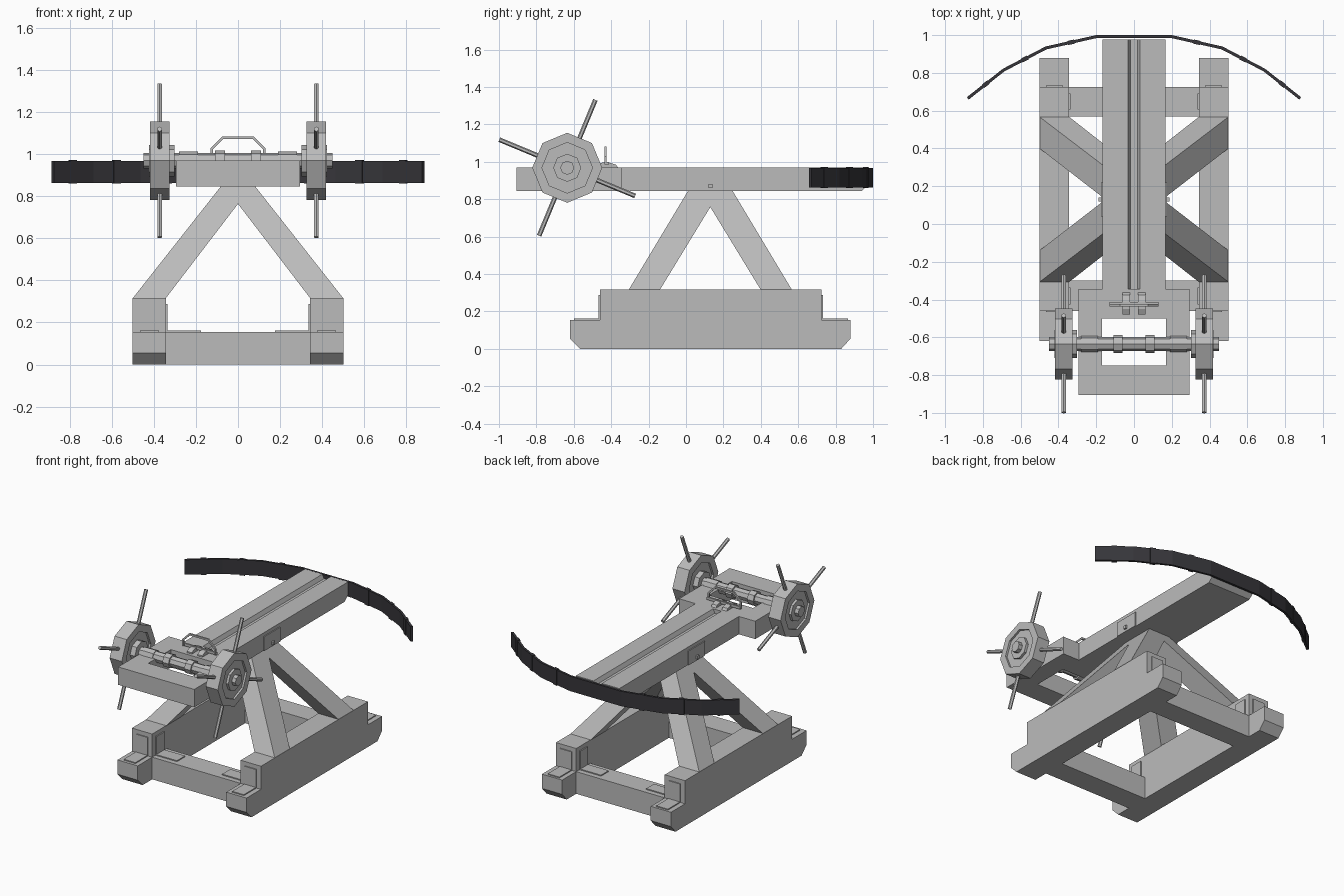
import bpy, bmesh, math
from mathutils import Vector

if "Cube" in bpy.data.objects:
    bpy.data.objects.remove(bpy.data.objects["Cube"])


def material(name, rgb):
    m = bpy.data.materials.new(name)
    m.diffuse_color = (*rgb, 1)
    m.use_nodes = True
    m.node_tree.nodes["Principled BSDF"].inputs["Base Color"].default_value = m.diffuse_color
    return m


GREY = material("grey_wood", (0.5, 0.5, 0.5))
DARK = material("dark_bow", (0.037, 0.036, 0.042))


def make(name, verts, faces, mat=GREY):
    bm = bmesh.new()
    vs = [bm.verts.new(v) for v in verts]
    for f in faces:
        bm.faces.new([vs[i] for i in f])
    bmesh.ops.recalc_face_normals(bm, faces=bm.faces[:])
    me = bpy.data.meshes.new(name)
    bm.to_mesh(me)
    bm.free()
    me.materials.append(mat)
    ob = bpy.data.objects.new(name, me)
    bpy.context.collection.objects.link(ob)
    return ob


def loft(name, rings, mat=GREY, closed=False):
    """Join equal rings of points; cap the ends unless closed."""
    n, k = len(rings[0]), len(rings)
    faces = [[r * n + i, r * n + (i + 1) % n,
              (r + 1) % k * n + (i + 1) % n, (r + 1) % k * n + i]
             for r in range(k if closed else k - 1) for i in range(n)]
    if not closed:
        faces += [list(range(n)), list(range((k - 1) * n, k * n))]
    return make(name, [p for r in rings for p in r], faces, mat)


def prism(name, pts, axis, a, b, mat=GREY):
    def place(p, t):
        q = list(p)
        q.insert(axis, t)
        return q
    return loft(name, [[place(p, t) for p in pts] for t in (a, b)], mat)


def box(name, x0, x1, y0, y1, z0, z1, mat=GREY):
    return prism(name, [(x0, y0), (x1, y0), (x1, y1), (x0, y1)], 2, z0, z1, mat)


def lathe_x(name, prof, y, z, seg=8):
    """Turn an open (x, r) profile about an axis along x."""
    rings = [[(px, y + r * math.cos(math.tau * i / seg), z + r * math.sin(math.tau * i / seg))
              for i in range(seg)] for px, r in prof]
    return loft(name, rings)


def rod(name, p, q, r, seg=6):
    p, q = Vector(p), Vector(q)
    d = (q - p).normalized()
    u = d.cross(Vector((1, 0, 0)) if abs(d.x) < 0.9 else Vector((0, 1, 0))).normalized()
    v = d.cross(u)
    return loft(name, [[c + r * (u * math.cos(math.tau * i / seg) + v * math.sin(math.tau * i / seg))
                        for i in range(seg)] for c in (p, q)])


def mx(s, a, b):
    return sorted((s * a, s * b))


AY, AZ, PY = -0.635, 0.968, 0.13   # winch axle and leg apex

# base: stepped runners, cross beams, step plates and corner brackets
runner = [(-0.565, 0), (0.83, 0), (0.88, 0.055), (0.88, 0.155), (0.725, 0.155),
          (0.725, 0.317), (-0.46, 0.317), (-0.46, 0.155), (-0.62, 0.155), (-0.62, 0.055)]
beams = ((-0.46, -0.30), (0.57, 0.725))
for s in (-1, 1):
    prism("runner", runner, 0, *mx(s, 0.343, 0.5))
    xa, xb = mx(s, 0.375, 0.465)
    for y, d in ((-0.46, -1), (0.725, 1)):
        plate = [(y, 0.155), (y + d * 0.14, 0.155), (y + d * 0.14, 0.162),
                 (y + d * 0.007, 0.162), (y + d * 0.007, 0.287), (y, 0.287)]
        prism("step_plate", plate, 0, xa, xb)
    for y0, y1 in beams:
        bracket = [(s * 0.343, 0.155), (s * 0.175, 0.155), (s * 0.175, 0.162),
                   (s * 0.335, 0.162), (s * 0.335, 0.287), (s * 0.343, 0.287)]
        prism("corner_bracket", bracket, 1, y0 + 0.035, y1 - 0.035)
for y0, y1 in beams:
    box("cross_beam", -0.343, 0.343, y0, y1, 0, 0.155)

# four slanted legs meeting under the stock
for sx in (-1, 1):
    for sy in (-1, 1):
        def rect(x0, x1, d0, d1, z):
            return [(sx * a, PY + sy * b, z) for a, b in ((x0, d0), (x1, d0), (x1, d1), (x0, d1))]
        loft("leg", [rect(0.343, 0.5, 0.27, 0.437, 0.315),
                     rect(-0.065, 0.08, -0.055, 0.117, 0.848)])

# stock with bolt groove and chamfered nose
Z0, Z1 = 0.845, 0.97
section = [(-0.168, 0), (0.168, 0), (0.168, 1), (0.032, 1), (0.018, 0.78),
           (-0.018, 0.78), (-0.032, 1), (-0.168, 1)]


def stock_ring(y, low):
    return [(x, y, low + (Z1 - low) * t if t == 0 else Z0 + (Z1 - Z0) * t) for x, t in section]


loft("stock", [stock_ring(-0.345, Z0), stock_ring(0.94, Z0), stock_ring(0.978, 0.88)])

# winch frame around an opening
for s in (-1, 1):
    box("frame_side", *mx(s, 0.17, 0.295), -0.75, -0.50, Z0, Z1)
box("frame_front", -0.295, 0.295, -0.905, -0.75, Z0, Z1)
box("frame_back", -0.295, 0.295, -0.50, -0.345, Z0, Z1)

# pivot plates and bolts
for s in (-1, 1):
    box("pivot_plate", *mx(s, 0.165, 0.175), PY - 0.09, PY + 0.09, Z0, 0.945)
    box("pivot_bolt", *mx(s, 0.17, 0.187), PY - 0.011, PY + 0.011, 0.86, 0.882)

# bow: bent strip with thin bands
half = [(0.2, 0.992), (0.466, 0.932), (0.69, 0.815), (0.88, 0.665)]
path = [Vector((-x, y)) for x, y in reversed(half)] + [Vector(p) for p in half]


def strip(pts, t, z0, z1, name):
    rings = []
    for i, p in enumerate(pts):
        d = (pts[min(i + 1, len(pts) - 1)] - pts[max(i - 1, 0)]).normalized()
        n = Vector((-d.y, d.x)) * t
        rings.append([(p.x - n.x, p.y - n.y, z0), (p.x + n.x, p.y + n.y, z0),
                      (p.x + n.x, p.y + n.y, z1), (p.x - n.x, p.y - n.y, z1)])
    loft(name, rings, DARK)


strip(path, 0.008, 0.863, 0.967, "bow")
for a, b in zip(path, path[1:]):
    if abs(a.x + b.x) > 0.1:
        m, d = (a + b) / 2, (b - a).normalized() * 0.018
        strip([m - d, m + d], 0.011, 0.859, 0.971, "bow_band")

# winch axle with collars
lathe_x("axle", [(-0.45, 0.037), (0.45, 0.037)], AY, AZ)
for s in (-1, 1):
    for c, w, r in ((0.085, 0.024, 0.048), (0.235, 0.045, 0.043)):
        lathe_x("axle_collar", [(s * c - w, r), (s * c + w, r)], AY, AZ)

# octagonal hand wheels with raised rim and hub, four spokes each
wheel = [(-0.07, 0.04), (-0.07, 0.075), (-0.033, 0.075), (-0.033, 0.135), (-0.047, 0.135),
         (-0.047, 0.187), (0.047, 0.187), (0.047, 0.135), (0.033, 0.135), (0.033, 0.075),
         (0.05, 0.075), (0.05, 0.04)]
for s in (-1, 1):
    lathe_x("hand_wheel", [(s * (0.372 + x), r) for x, r in wheel], AY, AZ)
    for i in range(4):
        a = math.radians(67.5 + 90 * i)
        c, n = math.cos(a), math.sin(a)
        rod("spoke", (s * 0.372, AY + 0.1 * c, AZ + 0.1 * n),
            (s * 0.372, AY + 0.393 * c, AZ + 0.393 * n), 0.0125)

# trigger: two claws and a bent handle
claw = [(-0.48, 0.965), (-0.36, 0.965), (-0.375, 0.985), (-0.41, 0.995), (-0.45, 0.995), (-0.48, 0.98)]
for s in (-1, 1):
    prism("trigger_claw", claw, 0, *mx(s, 0.022, 0.06))
box("trigger_bar", -0.13, 0.13, -0.426, -0.414, 0.982, 1.0)
outer = [(-0.13, 0.985), (-0.13, 1.028), (-0.075, 1.083), (0.075, 1.083), (0.13, 1.028), (0.13, 0.985)]
inner = [(0.118, 0.985), (0.118, 1.023), (0.07, 1.071), (-0.07, 1.071), (-0.118, 1.023), (-0.118, 0.985)]
prism("trigger_handle", outer + inner, 1, -0.436, -0.424)
